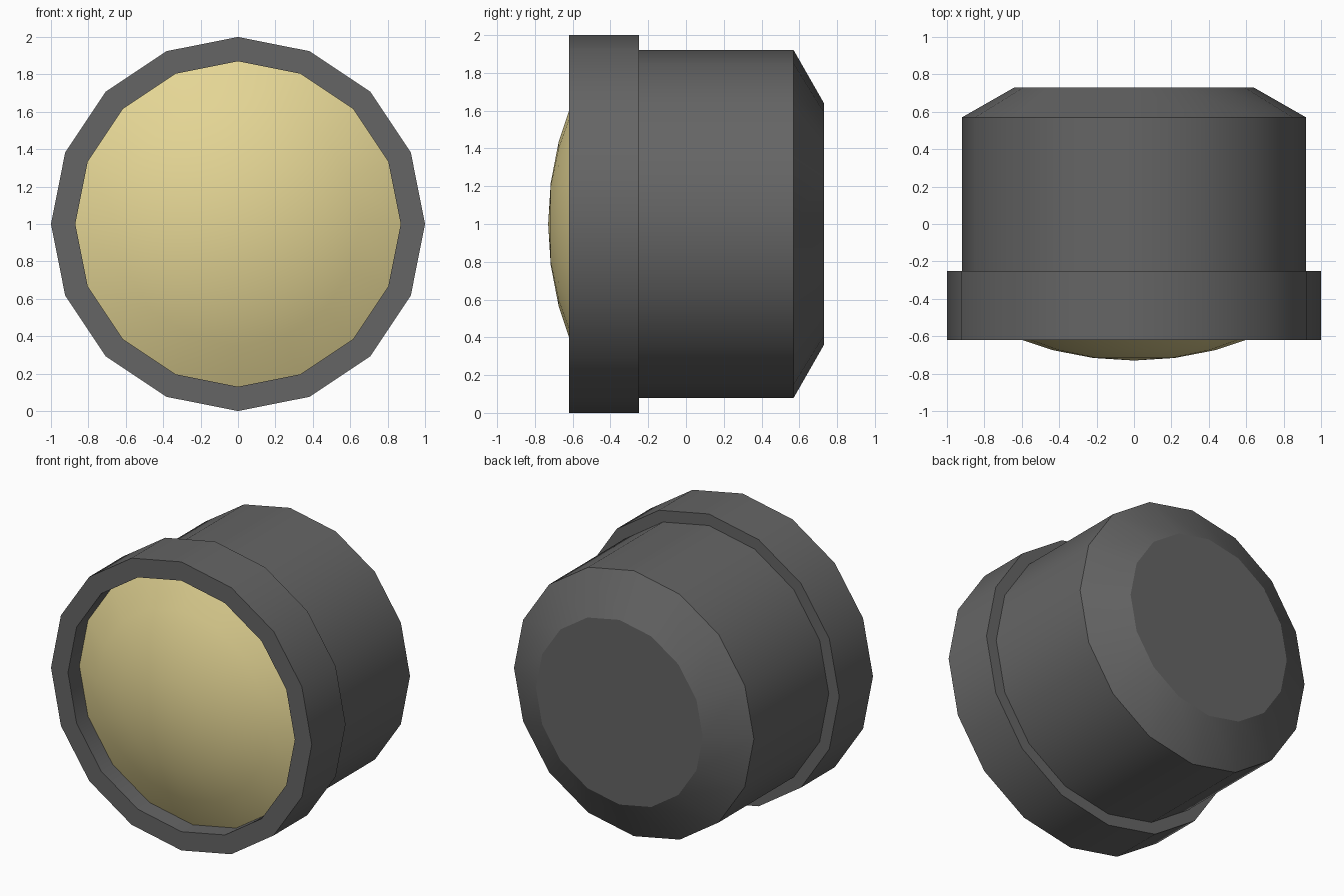
import bpy, bmesh, math

if "Cube" in bpy.data.objects:
    bpy.data.objects.remove(bpy.data.objects["Cube"])

SIDES = 16
CENTRE_Z = 1.0


def material(name, colour):
    m = bpy.data.materials.new(name)
    m.diffuse_color = (*colour, 1)
    m.use_nodes = True
    m.node_tree.nodes["Principled BSDF"].inputs["Base Color"].default_value = m.diffuse_color
    return m


def lathe(name, profile, mat):
    """Turn (radius, y) points around the lamp axis; radius 0 makes a pole."""
    bm = bmesh.new()
    rings = []
    for r, y in profile:
        if r == 0:
            rings.append([bm.verts.new((0, y, CENTRE_Z))] * SIDES)
        else:
            rings.append([bm.verts.new((r * math.cos(2 * math.pi * i / SIDES), y,
                                        CENTRE_Z + r * math.sin(2 * math.pi * i / SIDES)))
                          for i in range(SIDES)])
    for a, b in zip(rings, rings[1:]):
        for i in range(SIDES):
            j = (i + 1) % SIDES
            bm.faces.new(list(dict.fromkeys((a[i], a[j], b[j], b[i]))))
    bmesh.ops.recalc_face_normals(bm, faces=bm.faces)
    mesh = bpy.data.meshes.new(name)
    bm.to_mesh(mesh)
    bm.free()
    mesh.materials.append(mat)
    obj = bpy.data.objects.new(name, mesh)
    bpy.context.collection.objects.link(obj)
    bpy.ops.object.select_all(action='DESELECT')
    obj.select_set(True)
    bpy.context.view_layer.objects.active = obj
    bpy.ops.object.shade_smooth_by_angle(angle=math.radians(30))
    return obj


dark_grey = material("dark_grey", (0.13, 0.13, 0.13))
warm_glass = material("warm_glass", (0.78, 0.67, 0.30))

# Housing: recess floor, front rim, barrel, tapered back
LENS_R, LENS_EDGE, LENS_TIP = 0.87, -0.495, -0.73
lathe("lamp_housing", [
    (0, LENS_EDGE + 0.01), (LENS_R, LENS_EDGE + 0.01), (LENS_R, -0.62),
    (1.0, -0.62), (1.0, -0.25), (0.92, -0.25), (0.92, 0.57),
    (0.64, 0.73), (0, 0.73)], dark_grey)

# Lens: shallow spherical dome seated in the rim
drop = LENS_EDGE - LENS_TIP
ball = (LENS_R ** 2 + drop ** 2) / (2 * drop)
radii = [LENS_R * k / 4 for k in range(4, -1, -1)]
lens = [(r, LENS_TIP + ball - math.sqrt(ball ** 2 - r * r)) for r in radii]
lathe("lamp_lens", lens, warm_glass)
# Make sure the open dome faces the front
me = bpy.data.objects["lamp_lens"].data
if sum(p.normal.y for p in me.polygons) > 0:
    me.flip_normals()
